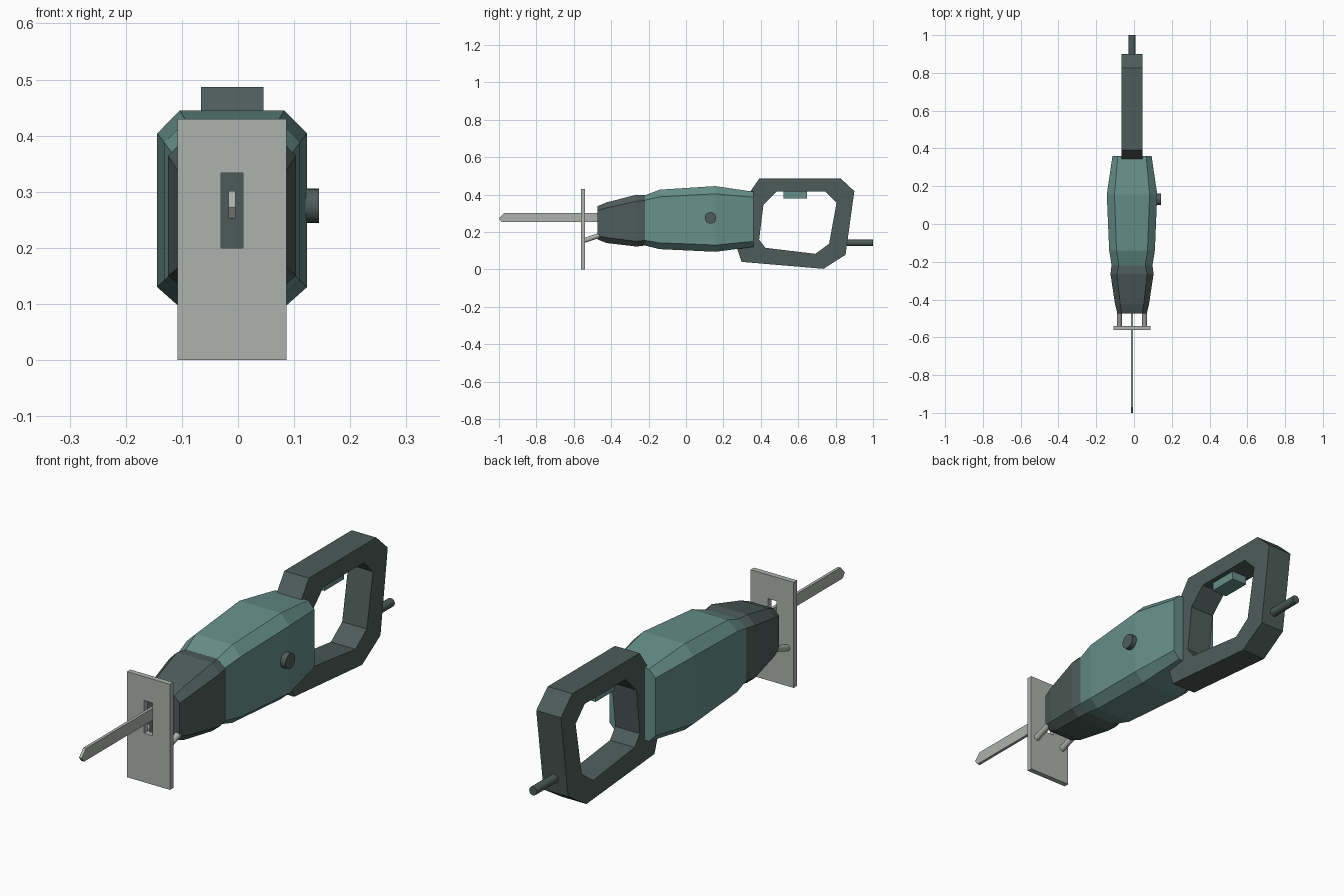
import bpy, bmesh, math
from mathutils import Vector

if "Cube" in bpy.data.objects:
    bpy.data.objects.remove(bpy.data.objects["Cube"])

CX = -0.0105  # centre plane of the tool


def material(name, rgb):
    m = bpy.data.materials.new(name)
    m.diffuse_color = (*rgb, 1)
    m.use_nodes = True
    m.node_tree.nodes["Principled BSDF"].inputs["Base Color"].default_value = m.diffuse_color
    return m


GREEN = material("teal green", (0.135, 0.275, 0.25))
DARK = material("dark grey", (0.075, 0.108, 0.1))
STEEL = material("light steel", (0.42, 0.45, 0.42))


def finish(name, bm, mat):
    bmesh.ops.recalc_face_normals(bm, faces=bm.faces)
    me = bpy.data.meshes.new(name)
    bm.to_mesh(me)
    bm.free()
    me.materials.append(mat)
    ob = bpy.data.objects.new(name, me)
    bpy.context.collection.objects.link(ob)
    return ob


def box(name, x, y, z, mat):
    bm = bmesh.new()
    bmesh.ops.create_cube(bm, size=1)
    for v in bm.verts:
        v.co = [(r[0] + r[1]) / 2 + c * (r[1] - r[0]) for r, c in zip((x, y, z), v.co)]
    return finish(name, bm, mat)


def rod(name, a, b, r, mat, n=16):
    a, b = Vector(a), Vector(b)
    bm = bmesh.new()
    bmesh.ops.create_cone(bm, cap_ends=True, segments=n, radius1=r, radius2=r, depth=(b - a).length)
    bm.transform((b - a).to_track_quat('Z', 'Y').to_matrix().to_4x4())
    bmesh.ops.translate(bm, verts=bm.verts, vec=(a + b) / 2)
    ob = finish(name, bm, mat)
    for o in bpy.context.selected_objects:
        o.select_set(False)
    ob.select_set(True)
    bpy.context.view_layer.objects.active = ob
    bpy.ops.object.shade_smooth_by_angle(angle=math.radians(35))
    return ob


def loft(name, sections, mat):
    """Chamfered octagon sections: y, half width, top half width, z bottom/low/high/top."""
    bm = bmesh.new()
    rings = []
    for y, w, t, z0, z1, z2, z3 in sections:
        pts = [(t, z0), (w, z1), (w, z2), (t, z3), (-t, z3), (-w, z2), (-w, z1), (-t, z0)]
        rings.append([bm.verts.new((CX + x, y, z)) for x, z in pts])
    for a, b in zip(rings, rings[1:]):
        for i in range(8):
            j = (i + 1) % 8
            bm.faces.new((a[i], a[j], b[j], b[i]))
    bm.faces.new(rings[0])
    bm.faces.new(rings[-1])
    return finish(name, bm, mat)


def frame(name, outer, inner, half, mat, axes):
    """Closed band between two equal-length outlines, extruded by half both ways."""
    bm = bmesh.new()
    n = len(outer)
    rows = [[bm.verts.new(axes(p, s * half)) for p in loop]
            for loop, s in ((outer, -1), (outer, 1), (inner, 1), (inner, -1))]
    for k in range(4):
        a, b = rows[k], rows[(k + 1) % 4]
        for i in range(n):
            j = (i + 1) % n
            bm.faces.new((a[i], a[j], b[j], b[i]))
    return finish(name, bm, mat)


# Motor housing and gear nose
loft("motor_housing", [
    (-0.22, 0.108, 0.070, 0.128, 0.155, 0.370, 0.396),
    (-0.14, 0.121, 0.082, 0.108, 0.142, 0.388, 0.426),
    (0.157, 0.1335, 0.093, 0.094, 0.130, 0.404, 0.445),
    (0.36, 0.1035, 0.075, 0.120, 0.150, 0.385, 0.415),
], GREEN)
loft("gear_nose", [
    (-0.473, 0.078, 0.055, 0.160, 0.180, 0.315, 0.338),
    (-0.425, 0.090, 0.062, 0.141, 0.170, 0.328, 0.358),
    (-0.265, 0.114, 0.080, 0.122, 0.150, 0.364, 0.399),
    (-0.215, 0.108, 0.070, 0.128, 0.155, 0.370, 0.396),
], DARK)

# Loop handle
outer = [(0.325, 0.39), (0.393, 0.487), (0.826, 0.487), (0.90, 0.418),
         (0.853, 0.078), (0.735, 0.003), (0.297, 0.04), (0.27, 0.12)]
inner = [(0.414, 0.345), (0.485, 0.415), (0.746, 0.415), (0.805, 0.356),
         (0.765, 0.137), (0.692, 0.083), (0.425, 0.115), (0.391, 0.158)]
frame("loop_handle", outer, inner, 0.0555, DARK, lambda p, d: (CX + d, p[0], p[1]))
box("trigger", (CX - 0.035, CX + 0.035), (0.522, 0.647), (0.38, 0.425), GREEN)
rod("power_cable", (CX, 0.83, 0.142), (CX, 1.0, 0.142), 0.0175, DARK)
rod("side_knob", (0.09, 0.131, 0.275), (0.144, 0.131, 0.275), 0.031, DARK, 20)


# Foot plate with slot, and its two struts
def rect(x, z0, z1):
    return [(-x, z0), (x, z0), (x, z1), (-x, z1)]


frame("foot_plate", rect(0.097, 0.0, 0.43), rect(0.0195, 0.2, 0.333), 0.011, STEEL,
      lambda p, d: (CX + p[0], -0.551 + d, p[1]))
for side, s in (("left", -1), ("right", 1)):
    rod(side + "_strut", (CX + s * 0.067, -0.548, 0.153), (CX + s * 0.067, -0.44, 0.19), 0.013, STEEL, 12)

# Saw blade with pointed tip
bm = bmesh.new()
tip = [(-0.45, 0.252), (-0.985, 0.252), (-1.0, 0.272), (-0.972, 0.301), (-0.45, 0.301)]
face = bm.faces.new([bm.verts.new((CX - 0.006, y, z)) for y, z in tip])
ext = bmesh.ops.extrude_face_region(bm, geom=[face], use_keep_orig=True)
bmesh.ops.translate(bm, vec=(0.012, 0, 0), verts=[v for v in ext["geom"] if isinstance(v, bmesh.types.BMVert)])
finish("saw_blade", bm, STEEL)
